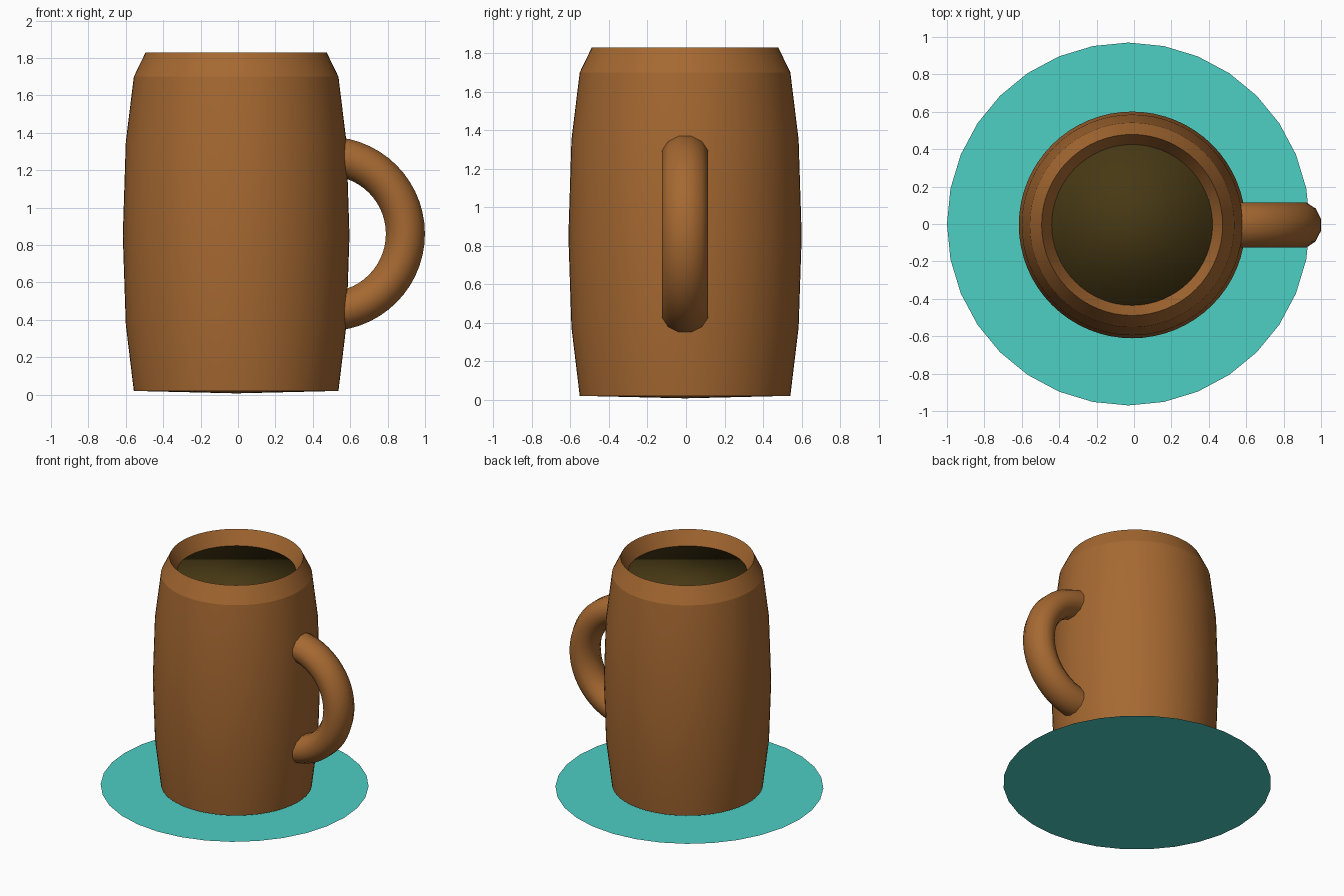
import bpy, bmesh, math
from mathutils import Vector

if "Cube" in bpy.data.objects:
    bpy.data.objects.remove(bpy.data.objects["Cube"])

CX, CY = -0.01, -0.005      # mug axis


def material(name, rgb):
    m = bpy.data.materials.new(name)
    m.diffuse_color = (*rgb, 1)
    m.use_nodes = True
    m.node_tree.nodes["Principled BSDF"].inputs["Base Color"].default_value = m.diffuse_color
    return m


BROWN = material("brown glaze", (0.38, 0.14, 0.031))
COFFEE = material("dark coffee", (0.062, 0.04, 0.007))
TEAL = material("teal", (0.076, 0.62, 0.55))


def finish(name, bm, mat, angle=None, recalc=True):
    if recalc:
        bmesh.ops.recalc_face_normals(bm, faces=bm.faces[:])
    me = bpy.data.meshes.new(name)
    bm.to_mesh(me)
    bm.free()
    me.materials.append(mat)
    ob = bpy.data.objects.new(name, me)
    bpy.context.collection.objects.link(ob)
    if angle is not None:
        bpy.ops.object.select_all(action='DESELECT')
        ob.select_set(True)
        bpy.context.view_layer.objects.active = ob
        bpy.ops.object.shade_smooth_by_angle(angle=math.radians(angle))
    return ob


def bridge(bm, a, b):
    n = len(a)
    for i in range(n):
        j = (i + 1) % n
        bm.faces.new((a[i], a[j], b[j], b[i]))


def lathe(name, profile, mat, angle, n=64, bottom=None):
    """Spin (radius, z) points about the mug axis; optional bottom point."""
    bm = bmesh.new()
    rings = [[bm.verts.new((CX + r * math.cos(2 * math.pi * i / n),
                            CY + r * math.sin(2 * math.pi * i / n), z))
              for i in range(n)] for r, z in profile]
    for a, b in zip(rings, rings[1:]):
        bridge(bm, a, b)
    if bottom is not None:
        tip = bm.verts.new((CX, CY, bottom))
        for i in range(n):
            bm.faces.new((tip, rings[0][(i + 1) % n], rings[0][i]))
    return finish(name, bm, mat, angle, recalc=False)


# mug body: barrel wall, bevelled rim, inward sloping lip, slightly domed base
lathe("mug_body", [(0.547, 0.02), (0.59, 0.375), (0.606, 0.85), (0.59, 1.35),
                   (0.547, 1.70), (0.484, 1.83), (0.43, 1.72)],
      BROWN, 15, bottom=0.007)

# coffee surface, a smooth-shaded shallow cylinder inside the lip
bm = bmesh.new()
bmesh.ops.create_cone(bm, cap_ends=True, segments=64, radius1=0.43,
                      radius2=0.43, depth=0.1)
bmesh.ops.translate(bm, verts=bm.verts[:], vec=(CX, CY, 1.67))
finish("coffee", bm, COFFEE, 180)

# handle: half ring with an oval cross-section, ends buried in the wall
bm = bmesh.new()
STEPS, SIDES = 28, 12
rings = []
for s in range(STEPS + 1):
    t = -math.pi / 2 + math.pi * s / STEPS
    ring = []
    for k in range(SIDES):
        u = 2 * math.pi * (k + 0.5) / SIDES
        r = 0.415 + 0.108 * math.cos(u)
        ring.append(bm.verts.new((0.48 + r * math.cos(t),
                                  CY + 0.124 * math.sin(u),
                                  0.86 + r * math.sin(t))))
    rings.append(ring)
for a, b in zip(rings, rings[1:]):
    bridge(bm, a, b)
bm.faces.new(rings[0])
bm.faces.new(rings[-1])
finish("handle", bm, BROWN, 50)

# flat coaster
bm = bmesh.new()
bmesh.ops.create_circle(bm, cap_ends=True, segments=32, radius=0.97)
bmesh.ops.translate(bm, verts=bm.verts[:], vec=(-0.03, 0, 0))
for f in bm.faces:
    if f.normal.z < 0:
        f.normal_flip()
finish("coaster", bm, TEAL, recalc=False)
